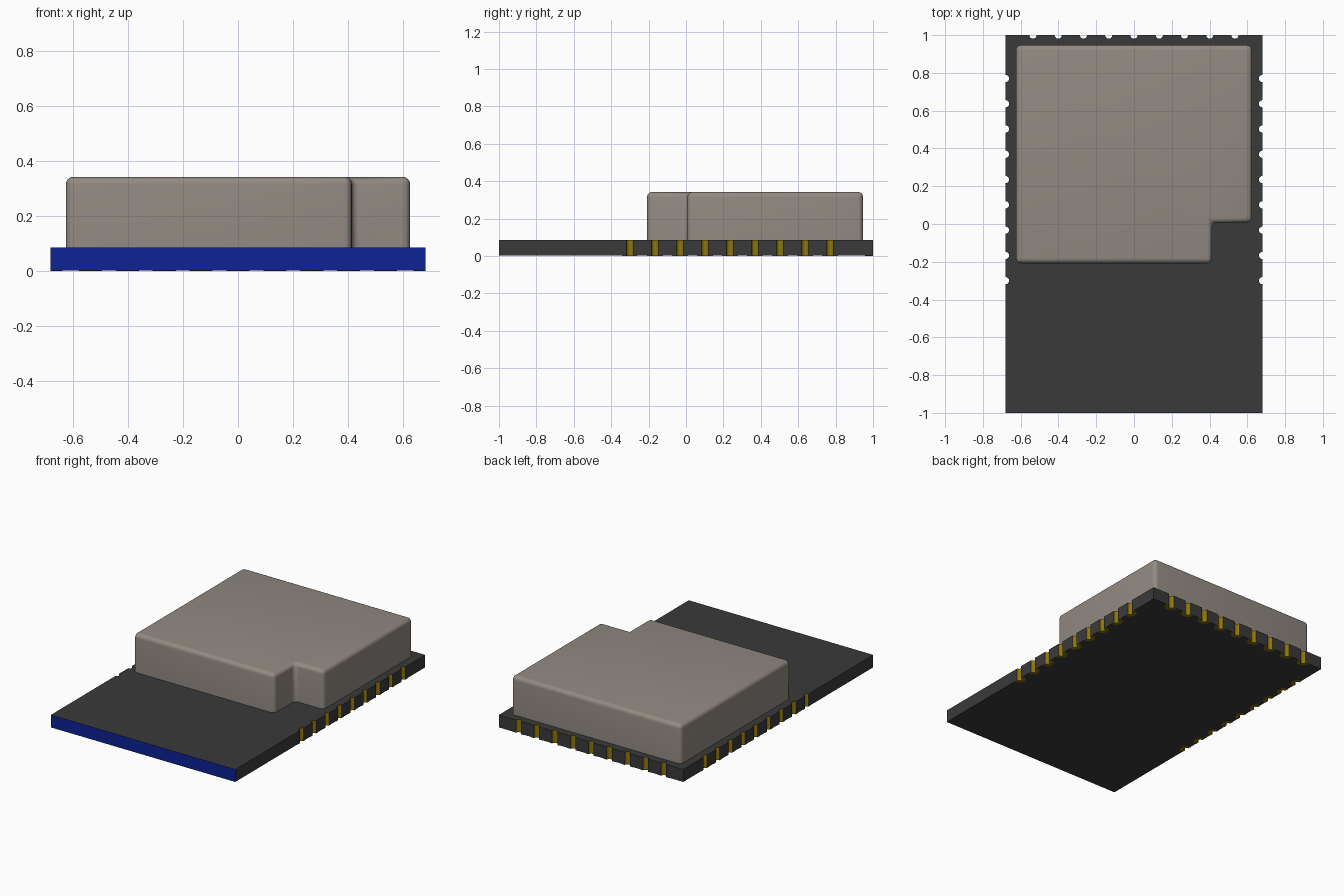
import bpy, bmesh, math

if "Cube" in bpy.data.objects:
    bpy.data.objects.remove(bpy.data.objects["Cube"], do_unlink=True)

HX, HY = 0.68, 1.0            # board half sizes
Z0, Z1, Z2 = 0.002, 0.085, 0.342   # board underside, board top, can top
R, PAD_R, PITCH = 0.019, 0.042, 0.1338
SEG = 10


def material(name, rgb):
    m = bpy.data.materials.new(name)
    m.use_nodes = True
    m.diffuse_color = (*rgb, 1)
    m.node_tree.nodes["Principled BSDF"].inputs["Base Color"].default_value = (*rgb, 1)
    m.node_tree.nodes["Principled BSDF"].inputs["Roughness"].default_value = 0.6
    return m


dark = material("dark board", (0.042, 0.042, 0.042))
blue = material("blue edge", (0.004, 0.016, 0.30))
gold = material("gold plating", (0.27, 0.18, 0.004))
metal = material("warm grey metal", (0.29, 0.255, 0.225))


def prism(bm, points, low, high):
    """Extrude a closed outline from low to high."""
    base = bm.faces.new([bm.verts.new((x, y, low)) for x, y in points])
    out = bmesh.ops.extrude_face_region(bm, geom=[base])
    for v in out["geom"]:
        if isinstance(v, bmesh.types.BMVert):
            v.co.z = high


def finish(bm, name, mats):
    bmesh.ops.recalc_face_normals(bm, faces=bm.faces)
    mesh = bpy.data.meshes.new(name)
    bm.to_mesh(mesh)
    bm.free()
    obj = bpy.data.objects.new(name, mesh)
    bpy.context.collection.objects.link(obj)
    for m in mats:
        mesh.materials.append(m)
    bpy.ops.object.select_all(action="DESELECT")
    obj.select_set(True)
    bpy.context.view_layer.objects.active = obj
    bpy.ops.object.shade_smooth_by_angle(angle=math.radians(35))
    return obj


def arc(cx, cy, r, start, end):
    return [(cx + r * math.cos(start + (end - start) * i / SEG),
             cy + r * math.sin(start + (end - start) * i / SEG)) for i in range(SEG + 1)]


# Notch centres with the direction that points into the board
side_y = [-0.30 + PITCH * i for i in range(9)]
back_x = [PITCH * (4 - i) for i in range(9)]
notches = ([(HX, y, math.pi) for y in side_y]
           + [(x, HY, -math.pi / 2) for x in back_x]
           + [(-HX, y, 0.0) for y in reversed(side_y)])

# Circuit board with half-round plated notches and a blue front edge
outline = [(-HX, -HY), (HX, -HY)]
for i, (x, y, a) in enumerate(notches):
    if i == 9:
        outline.append((HX, HY))
    if i == 18:
        outline.append((-HX, HY))
    outline += arc(x, y, R, a + math.pi / 2, a - math.pi / 2)
bm = bmesh.new()
prism(bm, outline, Z0, Z1)
bm.normal_update()
for f in bm.faces:
    c = f.calc_center_median()
    if abs(f.normal.z) > 0.5:
        continue
    if c.y < -HY + 1e-4:
        f.material_index = 1
    elif abs(c.x) < HX - 1e-4 and c.y < HY - 1e-4:
        f.material_index = 2
finish(bm, "circuit_board", [dark, blue, gold])

# Half-ring solder pads under the notches
bm = bmesh.new()
for x, y, a in notches:
    ring = arc(x, y, PAD_R, a - math.pi / 2, a + math.pi / 2)
    ring += arc(x, y, R, a + math.pi / 2, a - math.pi / 2)
    prism(bm, ring, 0.0, Z0)
finish(bm, "solder_pads", [gold])

# Shield can with a cut-out corner and rounded edges
bm = bmesh.new()
prism(bm, [(-0.625, -0.208), (0.413, -0.208), (0.413, 0.008),
           (0.625, 0.008), (0.625, 0.947), (-0.625, 0.947)], Z1, Z2)
bmesh.ops.recalc_face_normals(bm, faces=bm.faces)
edges = [e for e in bm.edges if max(v.co.z for v in e.verts) > Z1 + 0.01]
bmesh.ops.bevel(bm, geom=edges, offset=0.027, offset_type="OFFSET",
                segments=5, profile=0.5, affect="EDGES", clamp_overlap=True)
finish(bm, "shield_can", [metal])
